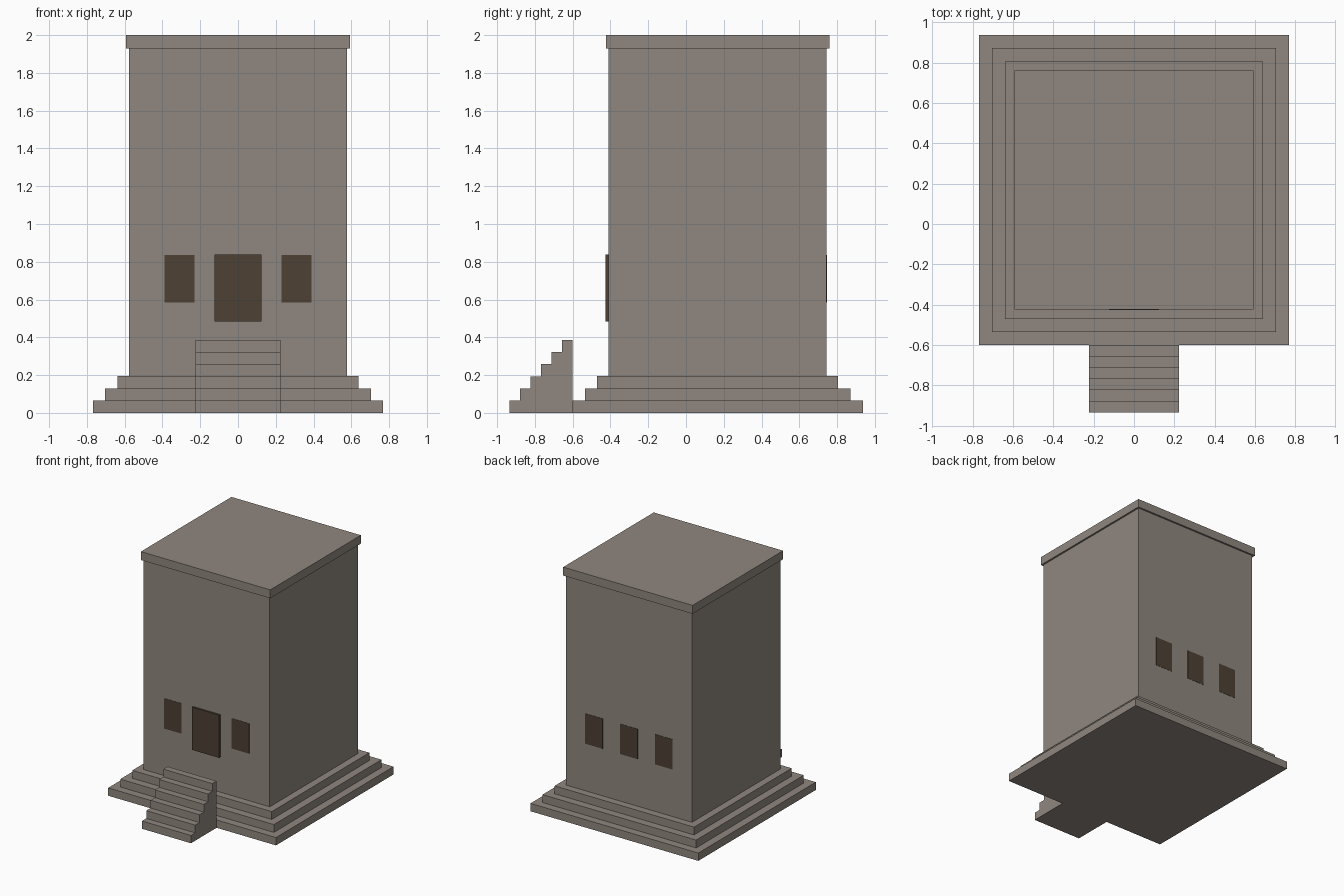
import bpy
import bmesh

if "Cube" in bpy.data.objects:
    bpy.data.objects.remove(bpy.data.objects["Cube"])

CY = 0.168  # centre of the tower in y


def material(name, colour):
    m = bpy.data.materials.new(name)
    m.diffuse_color = (*colour, 1.0)
    m.use_nodes = True
    m.node_tree.nodes["Principled BSDF"].inputs["Base Color"].default_value = m.diffuse_color
    return m


stone = material("grey_stone", (0.28, 0.245, 0.215))
wood = material("dark_wood", (0.075, 0.052, 0.034))


def finish(name, bm, mat):
    bmesh.ops.recalc_face_normals(bm, faces=bm.faces[:])
    me = bpy.data.meshes.new(name)
    bm.to_mesh(me)
    bm.free()
    me.materials.append(mat)
    ob = bpy.data.objects.new(name, me)
    bpy.context.collection.objects.link(ob)
    return ob


def box(name, x, y, z, mat):
    """Box from (min, max) ranges on each axis."""
    bm = bmesh.new()
    bmesh.ops.create_cube(bm, size=1)
    for v in bm.verts:
        v.co = [r[0] if c < 0 else r[1] for c, r in zip(v.co, (x, y, z))]
    return finish(name, bm, mat)


def square_block(name, half, z0, z1):
    return box(name, (-half, half), (CY - half, CY + half), (z0, z1), stone)


# Stepped plinth
for i, half in enumerate((0.768, 0.703, 0.638)):
    square_block(f"plinth_step_{i + 1}", half, i * 0.065, (i + 1) * 0.065)

# Tower body and roof slab
square_block("tower_body", 0.577, 0.195, 1.93)
square_block("roof_slab", 0.592, 1.93, 2.0)

# Entrance stair: stepped side profile extruded across x
profile = [(-0.6, 0.0), (-0.935, 0.0)]
for i in range(6):
    y = -0.935 + i * 0.0558
    profile += [(y, (i + 1) * 0.0645)]
    profile += [(y + 0.0558, (i + 1) * 0.0645)]
bm = bmesh.new()
# drop the duplicate ground corner by building only the distinct points
face = bm.faces.new([bm.verts.new((-0.224, y, z)) for y, z in profile])
side = bmesh.ops.extrude_face_region(bm, geom=[face])
moved = [g for g in side["geom"] if isinstance(g, bmesh.types.BMVert)]
bmesh.ops.translate(bm, verts=moved, vec=(0.448, 0, 0))
finish("entrance_stair", bm, stone)

# Door panel
box("door", (-0.125, 0.125), (-0.425, CY - 0.577), (0.485, 0.838), wood)

# Thin window plates, two beside the door and three at the back
FRONT, BACK = CY - 0.577, CY + 0.577
for i, x in enumerate((-0.31, 0.31)):
    box(f"front_window_{i + 1}", (x - 0.08, x + 0.08),
        (FRONT - 0.002, FRONT), (0.585, 0.835), wood)
for i, x in enumerate((-0.32, 0.0, 0.32)):
    box(f"back_window_{i + 1}", (x - 0.08, x + 0.08),
        (BACK, BACK + 0.002), (0.585, 0.835), wood)
